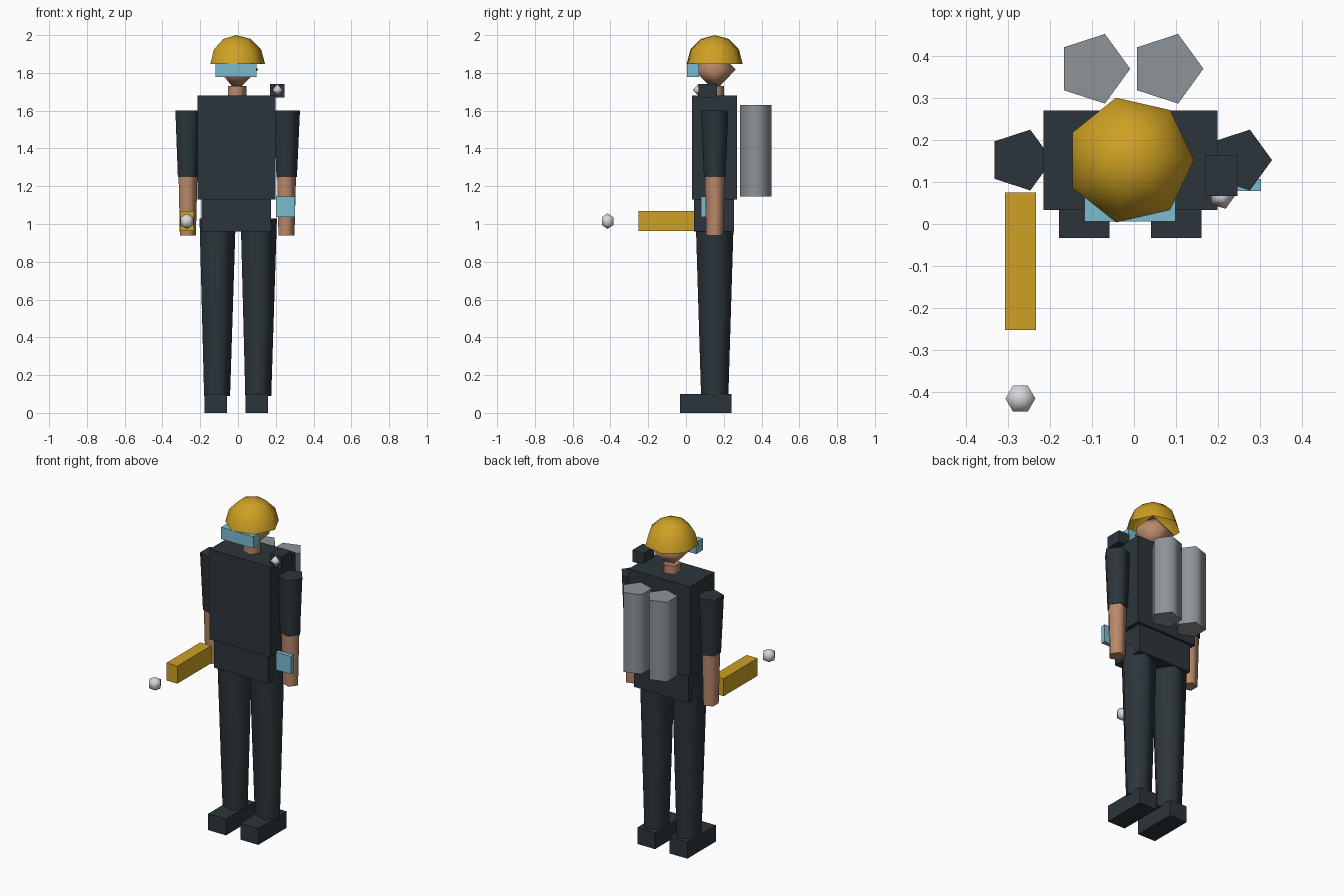
import bpy, bmesh, math

cube = bpy.data.objects.get("Cube")
if cube:
    bpy.data.objects.remove(cube, do_unlink=True)


def material(name, color):
    m = bpy.data.materials.new(name)
    m.use_nodes = True
    m.diffuse_color = (*color, 1)
    for node in m.node_tree.nodes:
        if node.type == 'BSDF_PRINCIPLED':
            node.inputs["Base Color"].default_value = (*color, 1)
            node.inputs["Roughness"].default_value = 0.8
    return m


DARK = material("dark suit", (0.025, 0.036, 0.044))
SKIN = material("skin", (0.49, 0.25, 0.148))
YELLOW = material("safety yellow", (0.62, 0.355, 0.017))
BLUE = material("glass blue", (0.2, 0.5, 0.63))
GREY = material("tank grey", (0.27, 0.295, 0.32))
WHITE = material("lamp white", (0.68, 0.68, 0.7))

MID_X, MID_Y = -0.009, 0.152


def finish(name, bm, mat):
    bmesh.ops.recalc_face_normals(bm, faces=bm.faces)
    mesh = bpy.data.meshes.new(name)
    bm.to_mesh(mesh)
    bm.free()
    mesh.materials.append(mat)
    obj = bpy.data.objects.new(name, mesh)
    bpy.context.collection.objects.link(obj)
    return obj


def box(name, mat, x, y, z):
    """Box from its (low, high) range along each axis."""
    bm = bmesh.new()
    bmesh.ops.create_cube(bm, size=1)
    for v in bm.verts:
        v.co = [sum(r) / 2 + c * (r[1] - r[0]) for r, c in zip((x, y, z), v.co)]
    return finish(name, bm, mat)


def lathe(name, mat, x, y, sides, profile, caps=True, angle=80):
    """Turn a (radius, z) profile, bottom to top, into a shape with few sides."""
    bm = bmesh.new()
    rings = []
    for r, z in profile:
        count = sides if r > 1e-5 else 1
        turns = [2 * math.pi * i / sides for i in range(count)]
        rings.append([bm.verts.new((x + r * math.cos(a), y + r * math.sin(a), z)) for a in turns])
    for low, high in zip(rings, rings[1:]):
        for i in range(sides):
            j = (i + 1) % sides
            quad = [low[i % len(low)], low[j % len(low)], high[j % len(high)], high[i % len(high)]]
            bm.faces.new(list(dict.fromkeys(quad)))
    for ring in (rings[0], rings[-1]):
        if caps and len(ring) > 1:
            bm.faces.new(ring)
    obj = finish(name, bm, mat)
    bpy.ops.object.select_all(action='DESELECT')
    obj.select_set(True)
    bpy.context.view_layer.objects.active = obj
    bpy.ops.object.shade_smooth_by_angle(angle=math.radians(angle))
    return obj


def ball(name, mat, x, y, z, radius, sides, steps, start=0.0):
    """Faceted ball, or a dome when start is half a turn of the arc."""
    arc = [math.pi * (start + (1 - start) * i / steps) for i in range(steps + 1)]
    profile = [(radius * math.sin(a), z - radius * math.cos(a)) for a in arc]
    return lathe(name, mat, x, y, sides, profile, caps=False, angle=120)


# Body
box("torso", DARK, (-0.215, 0.198), (0.033, 0.27), (1.13, 1.68))
box("pelvis", DARK, (-0.193, 0.174), (0.042, 0.253), (0.96, 1.13))
lathe("neck", SKIN, MID_X, MID_Y, 5, [(0.053, 1.66), (0.053, 1.73)])
ball("head", SKIN, MID_X, MID_Y, 1.818, 0.117, 5, 2)

# Arms, legs and air tanks
for side, s in (("right", -1), ("left", 1)):
    arm_x, leg_x = MID_X + s * 0.261, MID_X + s * 0.109
    lathe(side + "_sleeve", DARK, arm_x, MID_Y, 5, [(0.06, 1.25), (0.076, 1.6)])
    lathe(side + "_forearm", SKIN, arm_x, MID_Y, 5, [(0.047, 0.94), (0.055, 1.25)])
    lathe(side + "_leg", DARK, leg_x, MID_Y, 5, [(0.076, 0.09), (0.106, 1.03)])
    box(side + "_boot", DARK, (leg_x - 0.06, leg_x + 0.06), (-0.033, 0.241), (0, 0.1))
    lathe(side + "_tank", GREY, MID_X + s * 0.087, 0.369, 5, [(0.087, 1.145), (0.087, 1.63)])

# Headgear
ball("helmet", YELLOW, MID_X, MID_Y, 1.848, 0.152, 7, 3, start=0.5)
box("goggles", BLUE, (-0.118, 0.099), (0.006, 0.07), (1.778, 1.85))

# Shoulder lamp
box("shoulder_lamp_body", DARK, (0.17, 0.246), (0.066, 0.164), (1.67, 1.742))
ball("shoulder_lamp_bulb", WHITE, 0.208, 0.066, 1.71, 0.0315, 5, 2)

# Wrist display, hand tool and the floating light ahead of it
box("wrist_display", BLUE, (0.2, 0.302), (0.079, 0.107), (1.037, 1.145))
box("hand_tool", YELLOW, (-0.307, -0.233), (-0.252, 0.075), (0.963, 1.07))
ball("tool_light", WHITE, -0.27, -0.415, 1.015, 0.041, 6, 3)
